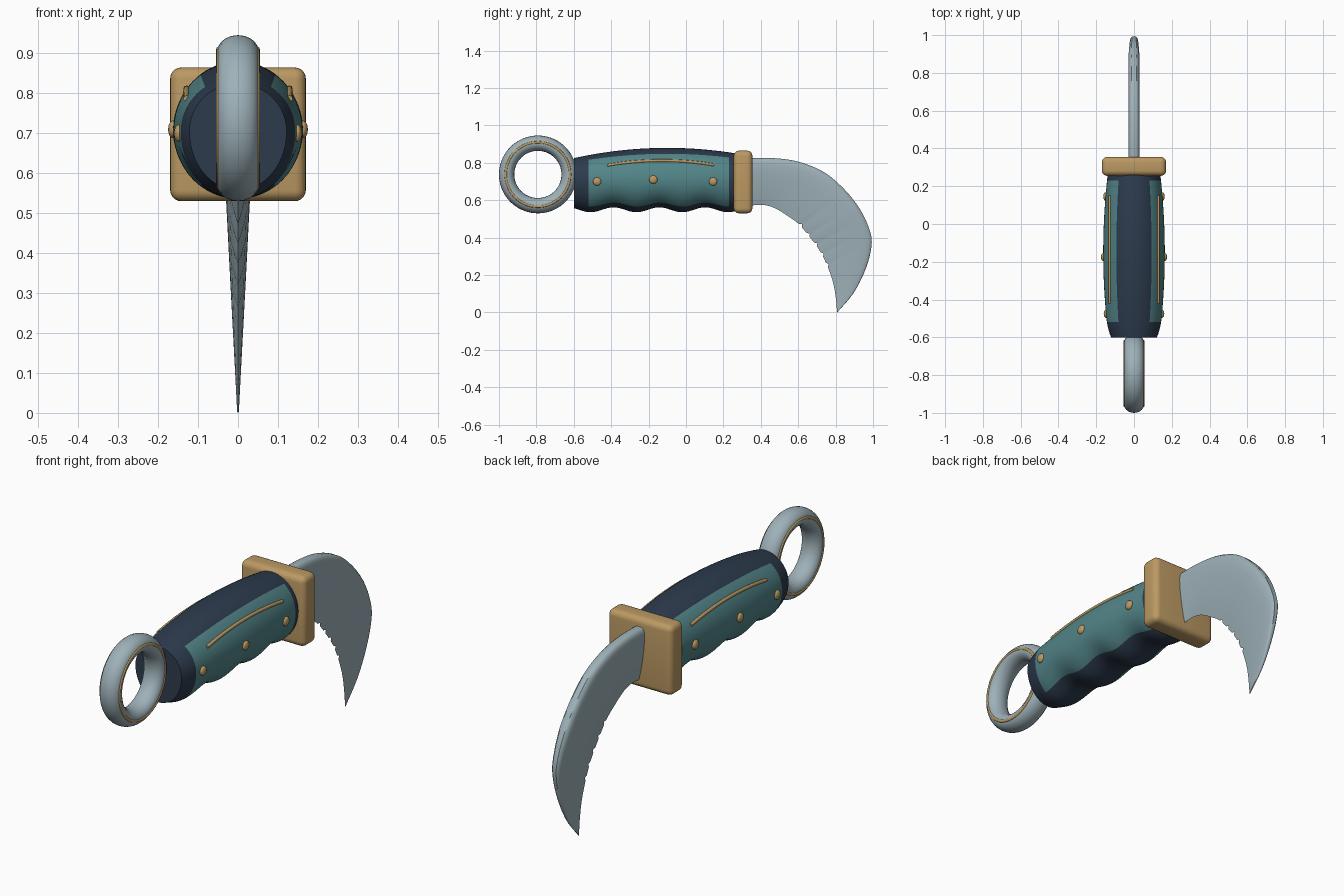
import bpy, bmesh, math
from mathutils import Vector

if "Cube" in bpy.data.objects:
    bpy.data.objects.remove(bpy.data.objects["Cube"])


def material(name, rgb):
    m = bpy.data.materials.new(name)
    m.use_nodes = True
    m.diffuse_color = (*rgb, 1)
    m.node_tree.nodes["Principled BSDF"].inputs["Base Color"].default_value = (*rgb, 1)
    return m


steel = material("steel", (0.34, 0.44, 0.48))
teal = material("teal", (0.085, 0.235, 0.25))
navy = material("navy", (0.026, 0.044, 0.075))
brass = material("brass", (0.50, 0.32, 0.125))


def finish(name, bm, mats, angle=40):
    bmesh.ops.recalc_face_normals(bm, faces=bm.faces)
    me = bpy.data.meshes.new(name)
    bm.to_mesh(me)
    bm.free()
    ob = bpy.data.objects.new(name, me)
    bpy.context.collection.objects.link(ob)
    for m in mats:
        me.materials.append(m)
    bpy.ops.object.select_all(action='DESELECT')
    ob.select_set(True)
    bpy.context.view_layer.objects.active = ob
    bpy.ops.object.shade_smooth_by_angle(angle=math.radians(angle))
    return ob


def loft(name, rings, mats, loop=False, rule=None, angle=40):
    """Skin a list of closed sections; rule(row, column) picks the material."""
    bm = bmesh.new()
    rows = [[bm.verts.new(p) for p in r] for r in rings]
    n = len(rows[0])
    for i in range(len(rows) if loop else len(rows) - 1):
        a, b = rows[i], rows[(i + 1) % len(rows)]
        for j in range(n):
            k = (j + 1) % n
            f = bm.faces.new((a[j], a[k], b[k], b[j]))
            if rule:
                f.material_index = rule(i, j)
    if not loop:
        bm.faces.new(rows[0])
        bm.faces.new(rows[-1])
    return finish(name, bm, mats, angle)


def spline(pts, t):
    """Smooth curve through points, t in 0..1."""
    s = t * (len(pts) - 1)
    i = min(int(s), len(pts) - 2)
    f = s - i
    p = [Vector(pts[max(0, min(len(pts) - 1, i + d))]) for d in (-1, 0, 1, 2)]
    return 0.5 * (2 * p[1] + (p[2] - p[0]) * f
                  + (2 * p[0] - 5 * p[1] + 4 * p[2] - p[3]) * f * f
                  + (3 * p[1] - p[0] - 3 * p[2] + p[3]) * f ** 3)


# Handle: oval loft with a swelling back and finger grooves underneath
MID = 0.705


def half_width(y):
    return 0.163 - 0.14 * (y + 0.15) ** 2 - 1.3 * max(0, -0.5 - y) ** 2


def rise(y):
    return 0.88 - 0.22 * (y + 0.1) ** 2 - MID


def drop(y):
    return MID - 0.549 + 0.013 * math.cos(math.tau * (y + 0.02) / 0.245)


def handle_x(y, z):
    return half_width(y) * math.sqrt(1 - ((z - MID) / rise(y)) ** 2)


SEG = 72
ys = [-0.6 + 0.01 * i for i in range(88)]
sections = []
for y in ys:
    ring = []
    for j in range(SEG):
        a = math.tau * j / SEG
        s = math.sin(a)
        ring.append((half_width(y) * math.cos(a), y, MID + s * (rise(y) if s > 0 else drop(y))))
    sections.append(ring)


def grip_colour(i, j):
    side = abs(math.cos(math.tau * (j + 0.5) / SEG)) > 0.57
    return 1 if side and -0.525 < ys[i] < 0.225 else 0


loft("handle", sections, [navy, teal], rule=grip_colour)

# Brass pins and inlaid strips on both sides
for side, label in ((1, "left"), (-1, "right")):
    for n, (y, z) in enumerate(((-0.475, 0.70), (-0.175, 0.71), (0.145, 0.70))):
        bm = bmesh.new()
        bmesh.ops.create_uvsphere(bm, u_segments=20, v_segments=12, radius=0.022)
        for v in bm.verts:
            v.co = (v.co.x * 0.55 + side * handle_x(y, z), v.co.y + y, v.co.z + z)
        finish(f"{label}_pin_{n + 1}", bm, [brass])

    strip = []
    for i in range(31):
        y = -0.42 + 0.57 * i / 30
        z = 0.812 - 0.3 * (y + 0.13) ** 2
        c = Vector((side * handle_x(y, z), y, z))
        strip.append([c + 0.008 * Vector((math.cos(a), 0, math.sin(a)))
                      for a in (math.tau * k / 8 for k in range(8))])
    loft(f"{label}_inlay_strip", strip, [brass], angle=60)


# Finger ring with a brass line on each face
def torus(name, mat, major, rx, rr, x0=0, seg=72, sides=20):
    rings = []
    for i in range(seg):
        a = math.tau * i / seg
        ring = []
        for k in range(sides):
            b = math.tau * k / sides
            r = major + rr * math.cos(b)
            ring.append((x0 + rx * math.sin(b), -0.792 + r * math.cos(a), 0.738 + r * math.sin(a)))
        rings.append(ring)
    loft(name, rings, [mat], loop=True, angle=60)


torus("finger_ring", steel, 0.167, 0.052, 0.041)
for side, label in ((1, "left"), (-1, "right")):
    torus(f"{label}_ring_line", brass, 0.172, 0.006, 0.007, side * 0.049, sides=8)

# Guard: rounded block
bm = bmesh.new()
bmesh.ops.create_cube(bm, size=1)
for v in bm.verts:
    v.co = (v.co.x * 0.34, v.co.y * 0.10 + 0.305, v.co.z * 0.335 + 0.6975)
bmesh.ops.bevel(bm, geom=bm.edges[:], offset=0.028, segments=5, profile=0.5, affect='EDGES')
finish("guard", bm, [brass])

# Blade: hooked wedge with a rounded spine and a notched inner edge
spine = [(0.33, 0.825), (0.47, 0.825), (0.604, 0.805), (0.738, 0.75), (0.845, 0.66), (0.925, 0.56),
         (0.975, 0.46), (0.993, 0.37), (0.965, 0.245), (0.90, 0.11), (0.812, 0.004)]
edge = [(0.33, 0.57), (0.41, 0.575), (0.47, 0.56), (0.53, 0.525), (0.60, 0.475), (0.66, 0.405),
        (0.715, 0.33), (0.755, 0.25), (0.785, 0.165), (0.80, 0.085), (0.808, 0.0)]
profile = [(0, 0.45), (0.025, 0.75), (0.07, 0.93), (0.16, 1), (0.35, 0.92), (0.6, 0.66), (0.85, 0.3)]
ROWS = 72
blade = []
for i in range(ROWS + 1):
    t = i / ROWS
    s, e = spline(spine, t), spline(edge, t)
    if 0.4 < t < 0.75 and i % 5 == 0:
        e = e.lerp(s, 0.04)
    h = min(0.03, 0.002 + 0.05 * s.y)

    def at(u, w):
        p = s.lerp(e, u)
        return (w * h, p.x, p.y)
    blade.append([at(u, w) for u, w in profile] + [at(1, 0)]
                 + [at(u, -w) for u, w in reversed(profile)])
loft("blade", blade, [steel])
